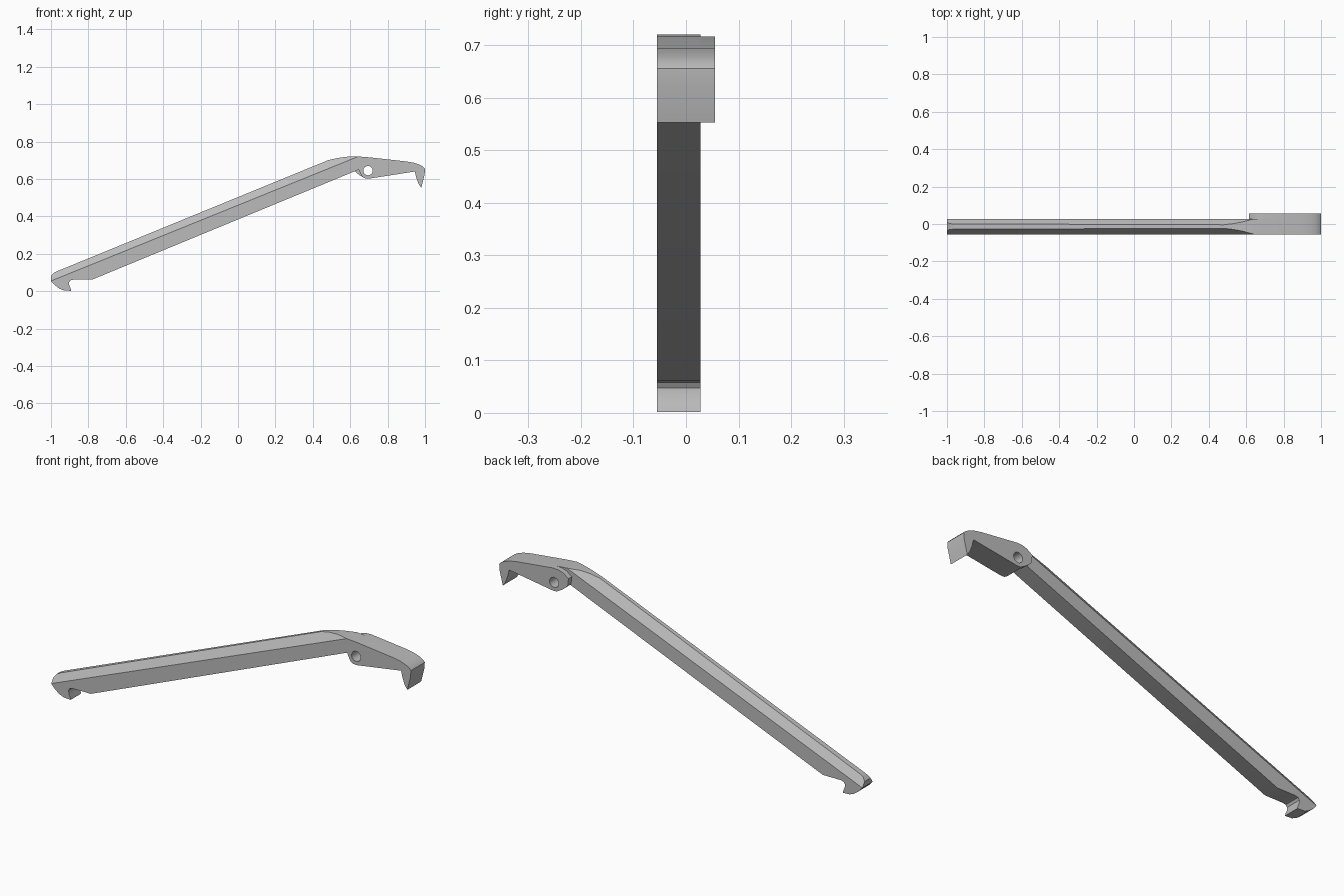
import bpy, bmesh, math
from mathutils import Vector

cube = bpy.data.objects.get("Cube")
if cube:
    bpy.data.objects.remove(cube)

grey = bpy.data.materials.new("plain grey")
grey.use_nodes = True
colour = (0.5, 0.5, 0.5, 1)
grey.diffuse_color = colour
grey.node_tree.nodes["Principled BSDF"].inputs["Base Color"].default_value = colour

FRONT, STEP, BACK = -0.055, 0.028, 0.055
PIVOT = (0.695, 0.645)


def slab(bm, outline, y0, y1):
    """Extrude an x-z outline from y0 to y1."""
    face = bm.faces.new([bm.verts.new((x, y0, z)) for x, z in outline])
    moved = bmesh.ops.extrude_face_region(bm, geom=[face])["geom"]
    verts = [v for v in moved if isinstance(v, bmesh.types.BMVert)]
    bmesh.ops.translate(bm, verts=verts, vec=(0, y1 - y0, 0))
    bmesh.ops.recalc_face_normals(bm, faces=bm.faces)


def finish(bm, name):
    mesh = bpy.data.meshes.new(name)
    bm.to_mesh(mesh)
    bm.free()
    obj = bpy.data.objects.new(name, mesh)
    bpy.context.collection.objects.link(obj)
    mesh.materials.append(grey)
    return obj


def activate(obj):
    bpy.ops.object.select_all(action="DESELECT")
    obj.select_set(True)
    bpy.context.view_layer.objects.active = obj


# Outline pieces shared by the lever and the head
crown = [(0.70, 0.716), (0.90, 0.694), (0.94, 0.687), (0.97, 0.677), (0.99, 0.666), (1.0, 0.655)]
claw = [(0.998, 0.625), (0.98, 0.553), (0.965, 0.575), (0.953, 0.607), (0.945, 0.64)]
pivot_boss = [(0.70, 0.602), (0.68, 0.603), (0.664, 0.612), (0.656, 0.626)]
jaw = [(-0.78, 0.062), (-0.88, 0.062), (-0.896, 0.058), (-0.903, 0.047), (-0.902, 0.03),
       (-0.895, 0.015), (-0.892, 0.002), (-0.93, 0.004), (-0.955, 0.014), (-0.98, 0.033),
       (-1.0, 0.055)]
spine = [(-1.0, 0.08), (-0.987, 0.097), (-0.965, 0.108), (0.48, 0.70), (0.53, 0.712),
         (0.58, 0.719), (0.64, 0.7205)]

# Lever: one long slab with both upper edges chamfered along its slope
bm = bmesh.new()
slab(bm, crown + claw + pivot_boss + [(0.645, 0.65)] + jaw + spine, FRONT, STEP)
slope = math.atan(0.405)
up = Vector((-math.sin(slope), 0, math.cos(slope)))
for side, y in ((-1, FRONT), (1, STEP)):
    cut = bmesh.ops.bisect_plane(
        bm, geom=bm.verts[:] + bm.edges[:] + bm.faces[:], dist=1e-6,
        plane_co=(-1, y, 0.055), plane_no=up * 0.033 + Vector((0, side * 0.0435, 0)),
        clear_outer=True)["geom_cut"]
    rim = [e for e in cut if isinstance(e, bmesh.types.BMEdge)]
    bmesh.ops.holes_fill(bm, edges=rim)
bmesh.ops.recalc_face_normals(bm, faces=bm.faces)
lever = finish(bm, "lever")

# Head: rear thickening around the pivot and claw
bm = bmesh.new()
tail = [(0.65, 0.64 - 0.02), (0.62, 0.645), (0.615, 0.685), (0.645, 0.706), (0.67, 0.714)]
slab(bm, crown + claw + pivot_boss[:3] + tail, STEP, BACK)
head = finish(bm, "head_rear")

# Pivot hole through both parts
bpy.ops.mesh.primitive_cylinder_add(vertices=32, radius=0.025, depth=0.4,
                                    location=(PIVOT[0], 0, PIVOT[1]),
                                    rotation=(math.pi / 2, 0, 0))
drill = bpy.context.object
drill.name = "pivot_cutter"
drill.hide_render = True
drill.data.materials.append(grey)
for part in (lever, head):
    activate(part)
    hole = part.modifiers.new("pivot_hole", "BOOLEAN")
    hole.operation, hole.solver, hole.object = "DIFFERENCE", "EXACT", drill
    bpy.ops.object.modifier_apply(modifier=hole.name)
    bpy.ops.object.shade_smooth_by_angle(angle=math.radians(28))
bpy.data.objects.remove(drill)
